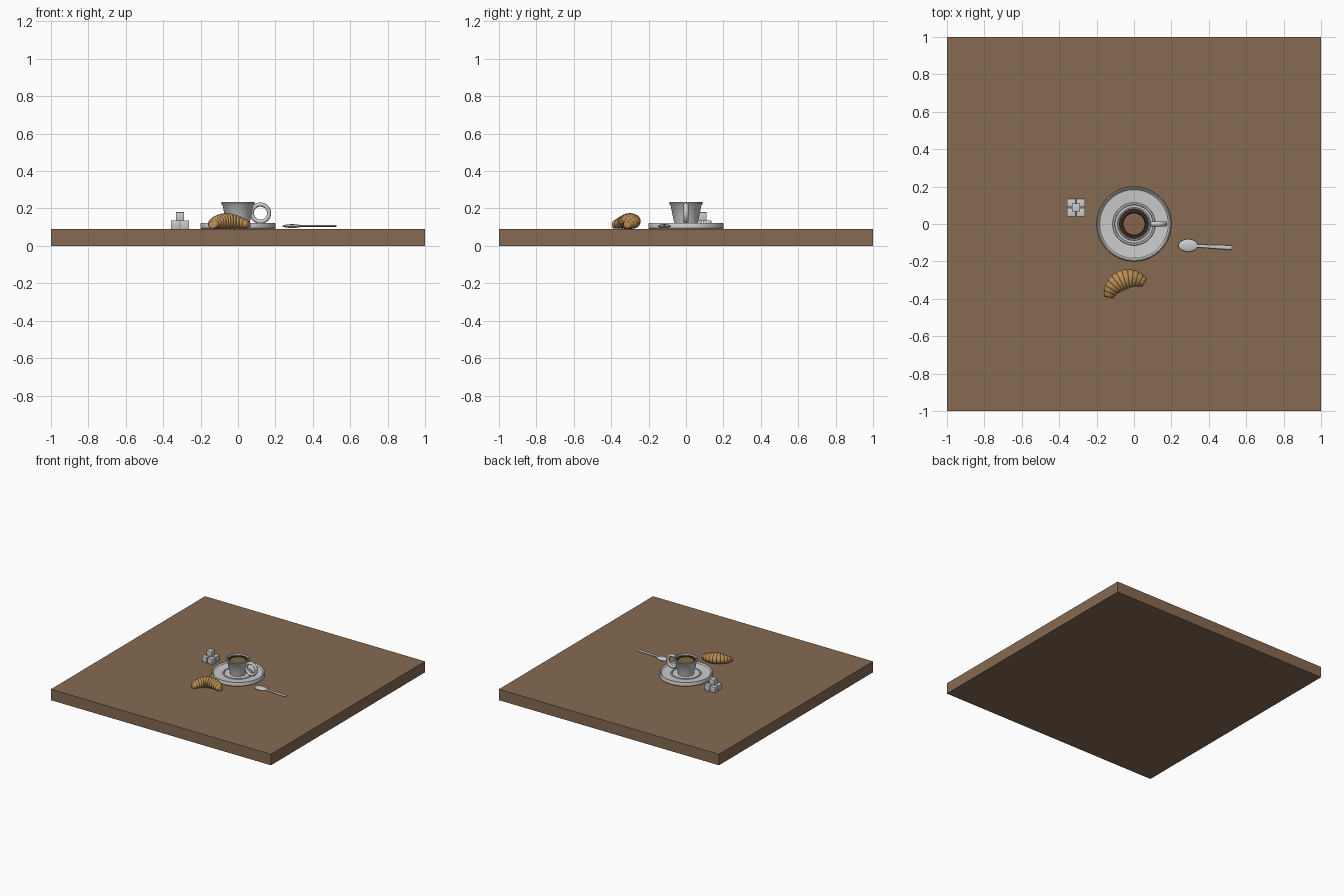
import bpy, bmesh
from math import sin, cos, pi, radians, atan2
from mathutils import Matrix, Vector

if "Cube" in bpy.data.objects:
    bpy.data.objects.remove(bpy.data.objects["Cube"])

TOP = 0.09  # table surface height


def material(name, rgb):
    m = bpy.data.materials.new(name)
    m.diffuse_color = (*rgb, 1)
    m.use_nodes = True
    m.node_tree.nodes["Principled BSDF"].inputs["Base Color"].default_value = m.diffuse_color
    return m


wood = material("wood", (0.24, 0.145, 0.085))
pastry = material("pastry", (0.50, 0.27, 0.09))
coffee = material("coffee", (0.24, 0.13, 0.07))
dark_coffee = material("dark_coffee", (0.05, 0.025, 0.015))


def finish(bm, name, mat=None, smooth=True):
    bmesh.ops.recalc_face_normals(bm, faces=bm.faces)
    me = bpy.data.meshes.new(name)
    bm.to_mesh(me)
    bm.free()
    ob = bpy.data.objects.new(name, me)
    bpy.context.collection.objects.link(ob)
    if mat:
        me.materials.append(mat)
    if smooth:
        bpy.ops.object.select_all(action='DESELECT')
        bpy.context.view_layer.objects.active = ob
        ob.select_set(True)
        bpy.ops.object.shade_smooth_by_angle(angle=radians(35))
    return ob


def box(name, center, size, mat=None, bevel=0):
    bm = bmesh.new()
    bmesh.ops.create_cube(bm, size=1, matrix=Matrix.Translation(center) @ Matrix.Diagonal((*size, 1)))
    if bevel:
        bmesh.ops.bevel(bm, geom=bm.edges[:], offset=bevel, segments=2, affect='EDGES', profile=0.5)
    return finish(bm, name, mat, smooth=bool(bevel))


def lathe(name, profile, mat=None, steps=64):
    bm = bmesh.new()
    vs = [bm.verts.new((r, 0, z)) for r, z in profile]
    es = [bm.edges.new(p) for p in zip(vs, vs[1:])]
    bmesh.ops.spin(bm, geom=vs + es, cent=(0, 0, 0), axis=(0, 0, 1), angle=2 * pi, steps=steps)
    bmesh.ops.remove_doubles(bm, verts=bm.verts, dist=1e-5)
    return finish(bm, name, mat)


def sweep(name, rings, mat=None, closed=False):
    """Skin a list of vertex rings; cap the ends unless closed."""
    bm = bmesh.new()
    rows = [[bm.verts.new(p) for p in ring] for ring in rings]
    n = len(rows[0])
    for a, b in zip(rows, rows[1:] + (rows[:1] if closed else [])):
        if a is not b:
            for i in range(n):
                bm.faces.new((a[i], a[(i + 1) % n], b[(i + 1) % n], b[i]))
    if not closed:
        bm.faces.new(rows[0])
        bm.faces.new(rows[-1])
    return finish(bm, name, mat)


# table slab
box("table_top", (0, 0, TOP / 2), (2, 2, TOP), wood)

# saucer with raised rim and central ring
lathe("saucer", [(0, 0.09), (0.196, 0.09), (0.2, 0.095), (0.2, 0.117), (0.197, 0.122), (0.192, 0.122),
                 (0.187, 0.117), (0.183, 0.113), (0.115, 0.109), (0.112, 0.114), (0.104, 0.114),
                 (0.101, 0.108), (0, 0.108)])

# cup with hollow inside and rolled rim
lathe("cup", [(0, 0.106), (0.060, 0.106), (0.062, 0.125), (0.068, 0.145), (0.082, 0.216), (0.087, 0.221),
              (0.090, 0.228), (0.088, 0.234), (0.083, 0.235), (0.078, 0.231), (0.076, 0.215),
              (0.058, 0.13), (0, 0.125)])

# coffee with a darker outer ring
lathe("coffee", [(0, 0.214), (0.058, 0.214), (0.058, 0.208), (0, 0.208)], coffee)
lathe("coffee_edge", [(0, 0.205), (0.075, 0.211), (0.077, 0.218), (0.073, 0.220), (0.062, 0.219),
                      (0.057, 0.212), (0, 0.211)], dark_coffee)

# cup handle: upright ring
rings = []
for i in range(48):
    a = 2 * pi * i / 48
    ring = []
    for j in range(16):
        b = 2 * pi * j / 16
        r = 0.046 + 0.011 * cos(b)
        ring.append((0.12 + r * cos(a), 0.013 * sin(b), 0.175 + r * sin(a)))
    rings.append(ring)
sweep("cup_handle", rings, closed=True)

# sugar cubes: four below, one on top
for k, (sx, sy) in enumerate([(-1, -1), (1, -1), (-1, 1), (1, 1)]):
    box(f"sugar_cube_{k + 1}", (-0.31 + sx * 0.025, 0.088 + sy * 0.025, TOP + 0.0225), (0.045,) * 3, bevel=0.002)
box("sugar_cube_top", (-0.31, 0.088, TOP + 0.0675), (0.045,) * 3, bevel=0.002)

# spoon bowl: shallow ellipsoid with a dished top
bm = bmesh.new()
bmesh.ops.create_uvsphere(bm, u_segments=32, v_segments=16, radius=1)
for v in bm.verts:
    x, y, z = v.co
    v.co = (0.29 + 0.052 * x, -0.115 + 0.034 * y, 0.106 + 0.010 * z)
finish(bm, "spoon_bowl")

# spoon handle: flattened rod widening toward its end
start, end = Vector((0.335, -0.117, 0.107)), Vector((0.525, -0.127, 0.107))
side = Vector((0.053, 0.998, 0))
rings = []
for t, w in [(0, 0.008), (0.5, 0.010), (0.97, 0.012), (1, 0.010)]:
    c = start.lerp(end, t)
    rings.append([c + side * (w * cos(2 * pi * j / 16)) + Vector((0, 0, 0.005 * sin(2 * pi * j / 16)))
                  for j in range(16)])
sweep("spoon_handle", rings)

# croissant: tapered arc with overlapping ridged bands
A, B = Vector((-0.135, -0.395)), Vector((0.057, -0.318))
tilt = atan2(B.y - A.y, B.x - A.x)
R, half, bands, steps = 0.122, radians(58), 11, 110
normal = Vector((-sin(tilt), cos(tilt)))
center = (A + B) / 2 - normal * (R - 0.060)
rings = []
for i in range(steps + 1):
    u = -1 + 2 * i / steps
    a = tilt + pi / 2 - half * u
    bulge = abs(sin(pi * bands * i / steps)) ** 0.6
    r = (0.024 + 0.030 * cos(u * pi / 2) ** 0.9) * (0.89 + 0.11 * bulge)
    if i in (0, steps):
        r *= 0.6
    h = r * 0.78
    z = TOP + 0.002 + (0.020 + 0.021 * cos(u * pi / 2))
    ring = []
    for j in range(24):
        b = 2 * pi * j / 24
        p = center + Vector((cos(a), sin(a))) * (R + r * cos(b))
        ring.append((p.x, p.y, max(TOP, z + h * sin(b))))
    rings.append(ring)
sweep("croissant", rings, pastry)
